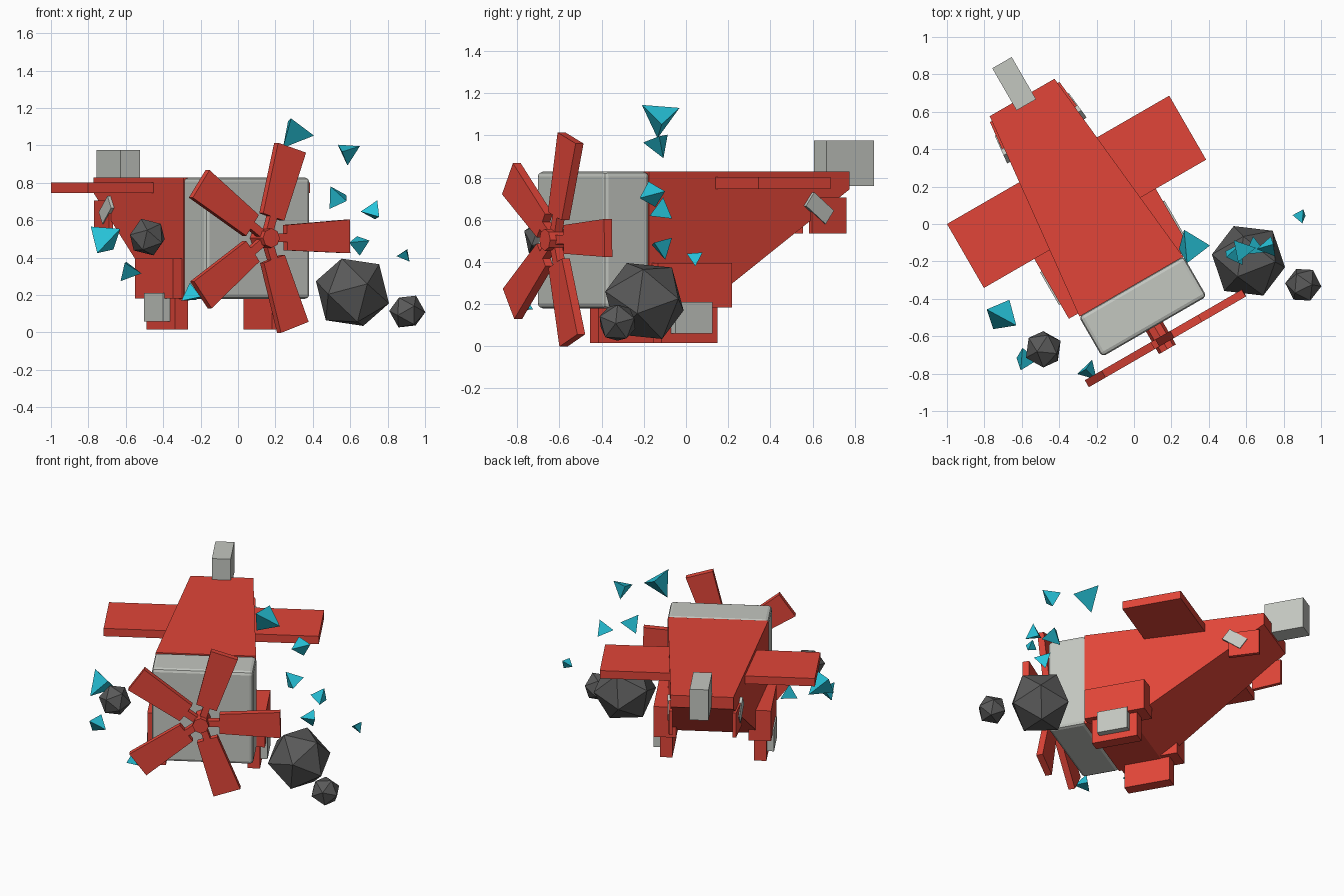
import bpy, bmesh, math, random
from mathutils import Matrix, Vector, Euler

if "Cube" in bpy.data.objects:
    bpy.data.objects.remove(bpy.data.objects["Cube"])

random.seed(4)
# Plane is modelled along -y around x = 0, then turned 30 degrees
PLANE = Matrix.Rotation(math.radians(30), 4, 'Z') @ Matrix.Translation((-0.18, 0, 0))


def material(name, color):
    m = bpy.data.materials.new(name)
    m.diffuse_color = (*color, 1)
    m.use_nodes = True
    m.node_tree.nodes["Principled BSDF"].inputs["Base Color"].default_value = m.diffuse_color
    return m


RED = material("red paint", (0.75, 0.06, 0.04))
CYAN = material("cyan crystal", (0.02, 0.55, 0.7))
DARK = material("dark rock", (0.1, 0.1, 0.1))
GREY = material("light grey", (0.55, 0.57, 0.53))


def finish(name, bm, mat, matrix):
    bmesh.ops.recalc_face_normals(bm, faces=bm.faces)
    mesh = bpy.data.meshes.new(name)
    bm.transform(matrix)
    bm.to_mesh(mesh)
    bm.free()
    ob = bpy.data.objects.new(name, mesh)
    bpy.context.collection.objects.link(ob)
    mesh.materials.append(mat)
    return ob


def box(name, lo, hi, mat, local=Matrix(), bevel=0):
    lo, hi = Vector(lo), Vector(hi)
    bm = bmesh.new()
    bmesh.ops.create_cube(bm, size=1, matrix=Matrix.Translation((lo + hi) / 2)
                          @ Matrix.Diagonal((*(hi - lo), 1)))
    if bevel:
        bmesh.ops.bevel(bm, geom=bm.edges[:], offset=bevel, segments=2,
                        profile=0.5, affect='EDGES')
    return finish(name, bm, mat, PLANE @ local)


def bridge(name, rings, mat, local=Matrix()):
    """Solid from a row of equal-length cross-sections."""
    bm = bmesh.new()
    rows = [[bm.verts.new(p) for p in ring] for ring in rings]
    n = len(rows[0])
    for a, b in zip(rows, rows[1:]):
        for i in range(n):
            bm.faces.new((a[i], a[(i + 1) % n], b[(i + 1) % n], b[i]))
    bm.faces.new(rows[0])
    bm.faces.new(rows[-1])
    return finish(name, bm, mat, PLANE @ local)


# Engine block, tapered fuselage and tail fin
box("engine_block", (-0.323, -0.53, 0.18), (0.323, -0.28, 0.828), GREY, bevel=0.022)


def section(y, half, z):
    return [(-half, y, z), (half, y, z), (half, y, 0.828), (-half, y, 0.828)]


bridge("fuselage", [section(-0.283, 0.32, 0.18), section(0.02, 0.289, 0.18),
                    section(0.885, 0.2, 0.745)], RED)
box("tail_fin", (-0.06, 0.84, 0.76), (0.06, 1.1, 0.975), GREY)
box("wings", (-0.686, 0.105, 0.747), (0.686, 0.5, 0.802), RED)

# Landing gear and tail side plates, both sides
for side, label in ((-1, "left"), (1, "right")):
    def sbox(name, lo, hi, mat, local=Matrix()):
        xs = sorted((lo[0] * side, hi[0] * side))
        return box(f"{label}_{name}", (xs[0], *lo[1:]), (xs[1], *hi[1:]), mat, local)

    sbox("gear_cover", (0.23, -0.265, 0.183), (0.375, 0.14, 0.395), RED)
    sbox("gear_leg", (0.26, -0.226, 0.015), (0.34, 0.08, 0.25), RED)
    sbox("wheel_cap", (0.28, -0.175, 0.06), (0.384, 0.028, 0.21), GREY)
    taper = Matrix.Rotation(side * math.radians(5.9), 4, 'Z')
    plate = Matrix.Translation((side * 0.213, 0.757, 0.62)) @ taper
    sbox("tail_plate", (-0.012, -0.1, -0.085), (0.012, 0.1, 0.085), RED, plate)
    badge = (Matrix.Translation((side * 0.225, 0.70, 0.655)) @ taper
             @ Matrix.Rotation(math.radians(-37), 4, 'X'))
    sbox("tail_badge", (-0.012, -0.072, -0.04), (0.012, 0.072, 0.04), GREY, badge)

# Propeller: hub and five flared blades
AXIS = Matrix.Translation((0, 0, 0.505))
bm = bmesh.new()
bmesh.ops.create_cone(bm, cap_ends=True, segments=8, radius1=0.052, radius2=0.052, depth=0.145,
                      matrix=Matrix.Translation((0, -0.597, 0)) @ Matrix.Rotation(math.pi / 2, 4, 'X'))
finish("propeller_hub", bm, RED, PLANE @ AXIS)


def slab(x, half):
    return [(x, -0.635, -half), (x, -0.592, -half), (x, -0.592, half), (x, -0.635, half)]


for i in range(5):
    turn = AXIS @ Matrix.Rotation(math.radians(-1 - 72 * i), 4, 'Y')
    bridge(f"propeller_blade_{i + 1}", [slab(0.02, 0.022), slab(0.117, 0.022),
                                        slab(0.118, 0.068), slab(0.505, 0.09)], RED, turn)

# Floating rocks
for i, (x, y, z, r) in enumerate([(0.612, -0.197, 0.215, 0.207), (0.905, -0.325, 0.112, 0.097),
                                  (-0.485, -0.67, 0.51, 0.104)]):
    bm = bmesh.new()
    bmesh.ops.create_icosphere(bm, subdivisions=1, radius=r)
    rot = Euler([random.uniform(0, 3) for _ in range(3)]).to_matrix().to_4x4()
    finish(f"rock_{i + 1}", bm, DARK, Matrix.Translation((x, y, z)) @ rot)

# Floating crystals: position and edge length
crystals = [(0.335, -0.12, 1.07, 0.18), (0.605, -0.13, 0.975, 0.125), (0.55, -0.14, 0.725, 0.125),
            (0.70, -0.125, 0.645, 0.11), (0.665, -0.13, 0.48, 0.11), (0.895, 0.03, 0.425, 0.075),
            (-0.735, -0.48, 0.52, 0.18), (-0.60, -0.72, 0.315, 0.12), (-0.265, -0.79, 0.19, 0.11)]
for i, (x, y, z, e) in enumerate(crystals):
    bm = bmesh.new()
    bmesh.ops.create_cone(bm, cap_ends=True, segments=3, radius1=e * 0.577, radius2=0, depth=e * 0.816)
    bmesh.ops.remove_doubles(bm, verts=bm.verts[:], dist=1e-5)
    rot = Euler([random.uniform(0, 6) for _ in range(3)]).to_matrix().to_4x4()
    finish(f"crystal_{i + 1}", bm, CYAN, Matrix.Translation((x, y, z)) @ rot)
